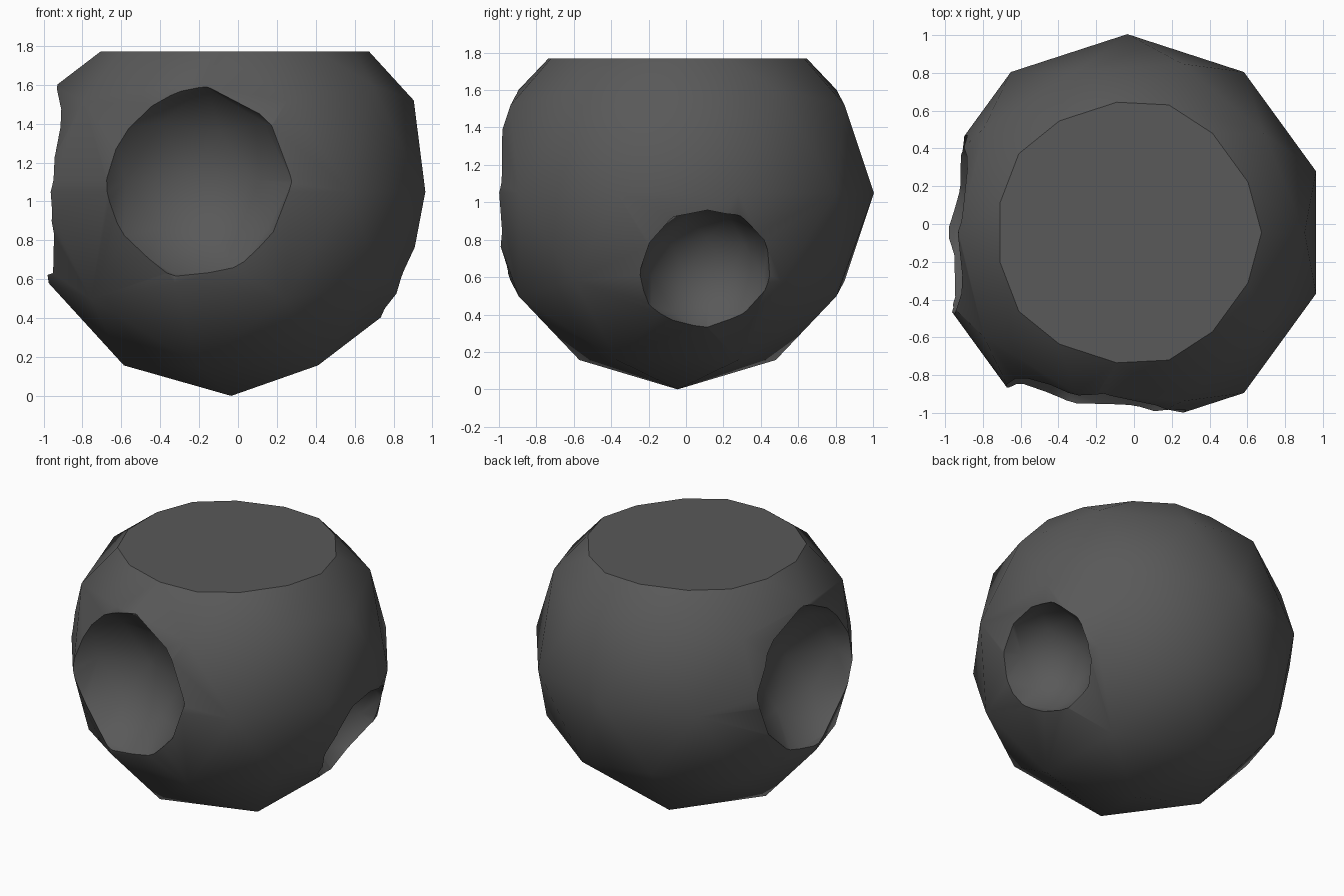
import bpy
import bmesh
from mathutils import Vector

if "Cube" in bpy.data.objects:
    bpy.data.objects.remove(bpy.data.objects["Cube"])

RADIUS = 1.05
CENTRE = Vector((-0.035, -0.045, 1.05))

grey = bpy.data.materials.new("dark grey")
grey.diffuse_color = (0.10, 0.10, 0.10, 1)
grey.use_nodes = True
grey.node_tree.nodes["Principled BSDF"].inputs["Base Color"].default_value = grey.diffuse_color


def ball(name, centre, radius):
    """Low-poly icosphere with its pole pointing up."""
    bpy.ops.mesh.primitive_ico_sphere_add(subdivisions=2, radius=radius, location=centre)
    obj = bpy.context.object
    obj.name = name
    obj.data.materials.append(grey)
    return obj


# Main body
body = ball("scooped_ball", CENTRE, RADIUS)

# Flat top
bm = bmesh.new()
bm.from_mesh(body.data)
cut = bmesh.ops.bisect_plane(bm, geom=bm.verts[:] + bm.edges[:] + bm.faces[:],
                             plane_co=(0, 0, 1.77 - CENTRE.z), plane_no=(0, 0, 1),
                             clear_outer=True)
rim = [e for e in cut["geom_cut"] if isinstance(e, bmesh.types.BMEdge)]
bmesh.ops.contextual_create(bm, geom=rim)
bmesh.ops.recalc_face_normals(bm, faces=bm.faces)
bm.to_mesh(body.data)
bm.free()

# Round hollows in the front, left and right sides
hollows = [
    ("front_hollow_cutter", (-0.25, -1.17, 1.11), 0.56),
    ("left_hollow_cutter", (-1.185, 0.01, 1.11), 0.56),
    ("right_hollow_cutter", (0.87, 0.115, 0.61), 0.37),
]
for name, centre, radius in hollows:
    cutter = ball(name, centre, radius)
    mod = body.modifiers.new(name, "BOOLEAN")
    mod.operation = "DIFFERENCE"
    mod.solver = "EXACT"
    mod.object = cutter
    bpy.context.view_layer.objects.active = body
    bpy.ops.object.modifier_apply(modifier=name)
    bpy.data.objects.remove(cutter, do_unlink=True)

# Smooth surface with crisp rims
bpy.ops.object.select_all(action="DESELECT")
body.select_set(True)
bpy.context.view_layer.objects.active = body
bpy.ops.object.shade_smooth_by_angle(angle=0.52)
